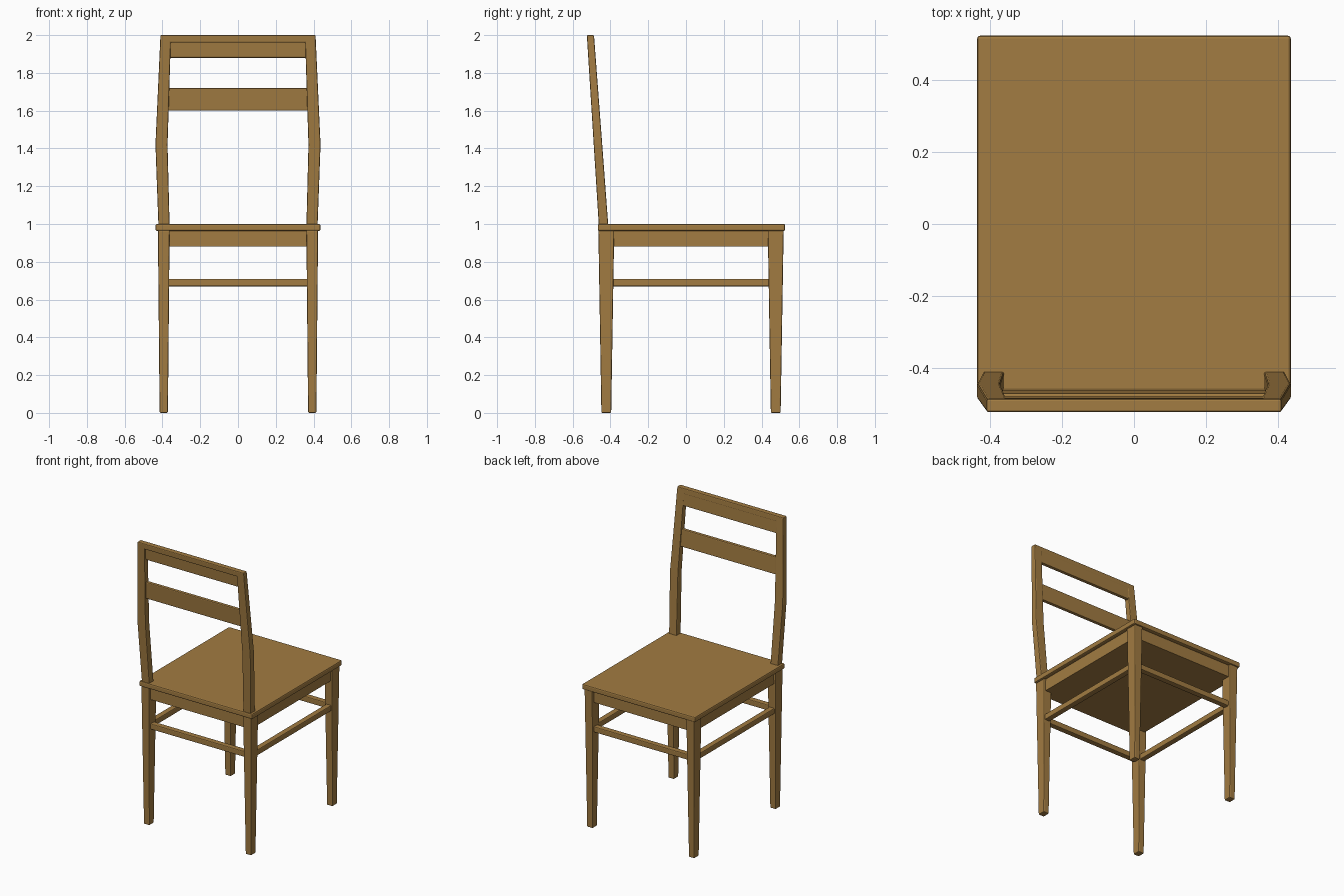
import bpy, bmesh

cube = bpy.data.objects.get("Cube")
if cube:
    bpy.data.objects.remove(cube, do_unlink=True)

wood = bpy.data.materials.new("warm_wood")
wood.use_nodes = True
colour = (0.36, 0.2, 0.054, 1)
wood.diffuse_color = colour
wood.node_tree.nodes["Principled BSDF"].inputs["Base Color"].default_value = colour


def loft(name, sections, bevel=0.006):
    """Join rectangles (x0, x1, y0, y1, z) into a solid with eased edges."""
    bm = bmesh.new()
    rings = []
    for x0, x1, y0, y1, z in sections:
        corners = ((x0, y0), (x1, y0), (x1, y1), (x0, y1))
        rings.append([bm.verts.new((x, y, z)) for x, y in corners])
    bm.faces.new(rings[0][::-1])
    bm.faces.new(rings[-1])
    for low, high in zip(rings, rings[1:]):
        for i in range(4):
            j = (i + 1) % 4
            bm.faces.new((low[i], low[j], high[j], high[i]))
    bmesh.ops.recalc_face_normals(bm, faces=bm.faces)
    mesh = bpy.data.meshes.new(name)
    bm.to_mesh(mesh)
    bm.free()
    mesh.materials.append(wood)
    obj = bpy.data.objects.new(name, mesh)
    bpy.context.collection.objects.link(obj)
    mod = obj.modifiers.new("eased_edges", "BEVEL")
    mod.width = bevel
    mod.segments = 2
    mod.limit_method = "ANGLE"


def box(name, x0, x1, y0, y1, z0, z1, bevel=0.006):
    loft(name, [(x0, x1, y0, y1, z0), (x0, x1, y0, y1, z1)], bevel)


def back_y(z):
    """Rear surface of the leaning backrest at a given height."""
    return -0.462 - 0.063 * (z - 1)


LEG_X, BACK_Y, FRONT_Y = 0.393, -0.422, 0.475
RUNG, RUNG_Z = 0.02, 0.69

# Seat board on a solid apron block
box("seat", -0.437, 0.437, -0.467, 0.525, 0.963, 1.0, 0.008)
box("apron_block", -LEG_X - 0.018, LEG_X + 0.018,
    BACK_Y - 0.024, FRONT_Y + 0.024, 0.88, 0.968, 0.002)

for side, s in (("left", 1), ("right", -1)):
    x = s * LEG_X
    # Tapered legs
    for end, y in (("back", BACK_Y), ("front", FRONT_Y)):
        loft(f"{end}_leg_{side}", [
            (x - 0.022, x + 0.022, y - 0.026, y + 0.026, 0),
            (x - 0.031, x + 0.031, y - 0.042, y + 0.042, 0.967)])
    # Leaning, slightly bowed back posts
    posts = []
    for z, inner, outer, depth in ((0.985, 0.362, 0.421, 0.05),
                                   (1.42, 0.373, 0.437, 0.045),
                                   (1.99, 0.355, 0.411, 0.038)):
        x0, x1 = sorted((s * inner, s * outer))
        posts.append((x0, x1, back_y(z), back_y(z) + depth, z))
    loft(f"back_post_{side}", posts)
    # Side rungs
    box(f"side_rung_{side}", x - RUNG, x + RUNG, BACK_Y, FRONT_Y,
        RUNG_Z - RUNG, RUNG_Z + RUNG)

# Cross rungs
for end, y in (("back", BACK_Y), ("front", FRONT_Y)):
    box(f"{end}_rung", -LEG_X, LEG_X, y - RUNG, y + RUNG,
        RUNG_Z - RUNG, RUNG_Z + RUNG)

# Leaning slats and top cap
for name, half, z0, z1, inset, depth in (
        ("middle_slat", 0.38, 1.6, 1.72, 0.011, 0.025),
        ("top_slat", 0.37, 1.88, 1.975, 0.012, 0.025),
        ("top_cap", 0.411, 1.96, 2.0, 0, 0.038)):
    loft(name, [(-half, half, back_y(z) + inset, back_y(z) + inset + depth, z)
                for z in (z0, z1)])
